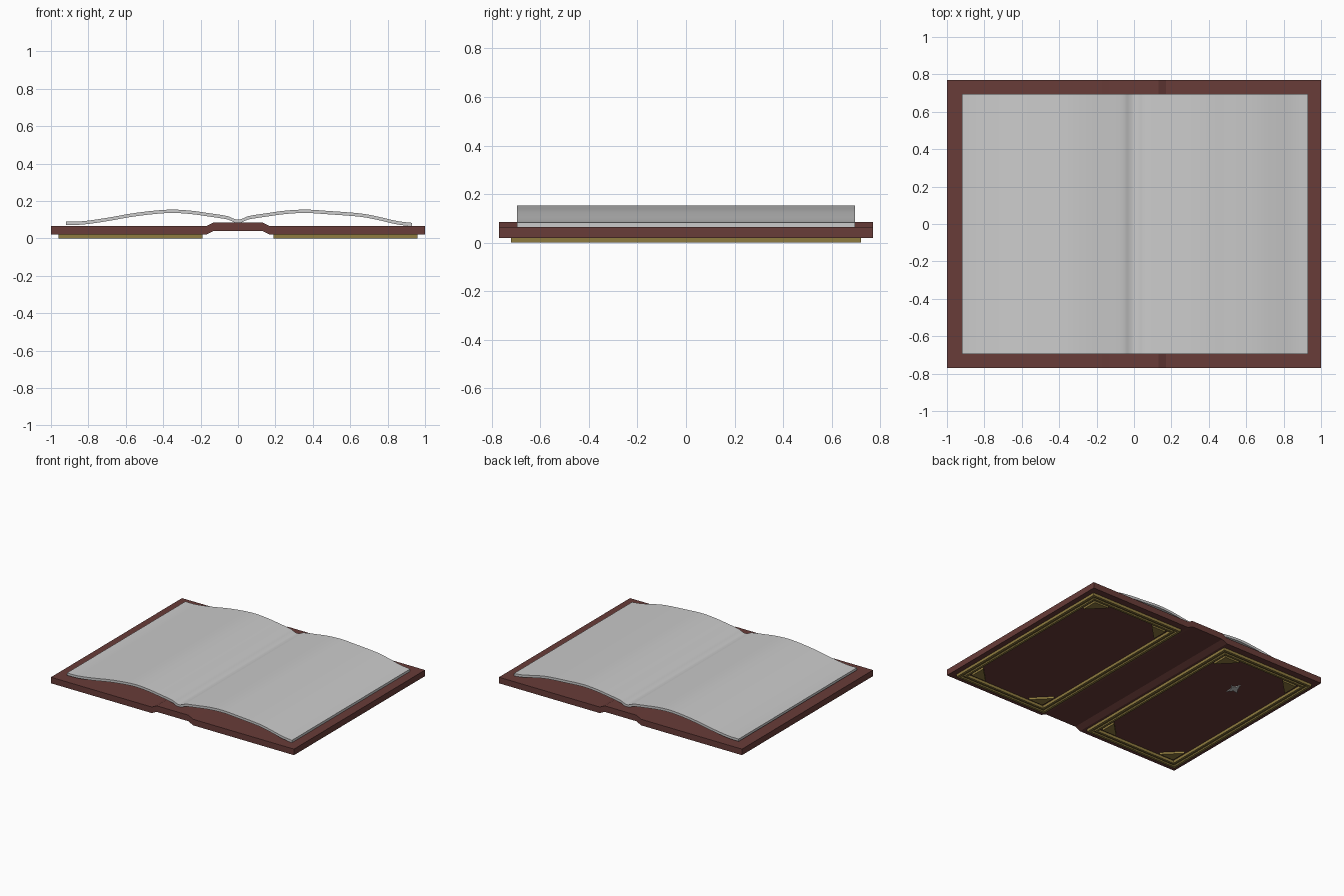
import bpy
import bmesh
from mathutils import Vector

if "Cube" in bpy.data.objects:
    bpy.data.objects.remove(bpy.data.objects["Cube"])


def material(name, rgb):
    m = bpy.data.materials.new(name)
    m.diffuse_color = (*rgb, 1)
    m.use_nodes = True
    m.node_tree.nodes["Principled BSDF"].inputs["Base Color"].default_value = m.diffuse_color
    return m


def finish(name, bm, mat=None):
    bmesh.ops.recalc_face_normals(bm, faces=bm.faces)
    me = bpy.data.meshes.new(name)
    bm.to_mesh(me)
    bm.free()
    ob = bpy.data.objects.new(name, me)
    bpy.context.collection.objects.link(ob)
    if mat:
        me.materials.append(mat)
    return ob


def extrude(bm, points, offset):
    """Make a prism from a flat outline."""
    face = bm.faces.new([bm.verts.new(p) for p in points])
    ext = bmesh.ops.extrude_face_region(bm, geom=[face], use_keep_orig=True)
    moved = [v for v in ext["geom"] if isinstance(v, bmesh.types.BMVert)]
    bmesh.ops.translate(bm, verts=moved, vec=offset)


def strip_solid(bm, lower, upper, half):
    """Solid sheet between two profiles in xz, running along y."""
    rows = [[bm.verts.new((x, y, z)) for x, z in prof]
            for prof, y in ((lower, -half), (lower, half), (upper, half), (upper, -half))]
    for a, b in zip(rows, rows[1:] + rows[:1]):
        for i in range(len(a) - 1):
            bm.faces.new((a[i], a[i + 1], b[i + 1], b[i]))
    for i in (0, -1):
        bm.faces.new([r[i] for r in rows])


def smooth_curve(pts, steps=4):
    """Catmull-Rom curve through the points."""
    p = [Vector(q) for q in [pts[0]] + pts + [pts[-1]]]
    out = []
    for a, b, c, d in zip(p, p[1:], p[2:], p[3:]):
        for s in range(steps):
            t = s / steps
            out.append(0.5 * (2 * b + (c - a) * t + (2 * a - 5 * b + 4 * c - d) * t * t
                              + (3 * b - a - 3 * c + d) * t ** 3))
    return out + [p[-1]]


leather = material("leather", (0.14, 0.045, 0.04))
gold = material("gold", (0.28, 0.2, 0.05))

# Cover: two boards joined by a raised spine
bottom = [(-1, .02), (-.17, .02), (-.13, .04), (.13, .04), (.17, .02), (1, .02)]
bm = bmesh.new()
strip_solid(bm, bottom, [(x, z + .045) for x, z in bottom], .77)
finish("cover", bm, leather)

# Open pages: thin wavy sheet
top = smooth_curve([
    (-.92, .09), (-.83, .092), (-.70, .11), (-.57, .133), (-.45, .148), (-.35, .154),
    (-.25, .148), (-.15, .134), (-.06, .12), (-.025, .106), (0, .1), (.025, .106),
    (.06, .12), (.15, .134), (.25, .148), (.36, .154), (.48, .147), (.65, .134),
    (.75, .116), (.85, .093), (.93, .083)])
bm = bmesh.new()
strip_solid(bm, [(p.x, p.y - .018) for p in top], top, .695)
pages = finish("pages", bm)
bpy.context.view_layer.objects.active = pages
pages.select_set(True)
bpy.ops.object.shade_smooth_by_angle()

# Gilt frames and corner triangles on the outside of both boards
X0, X1, Y = .19, .96, .72
section = [(0, .021), (0, 0), (.018, 0), (.018, .01),
           (.036, .01), (.036, 0), (.052, 0), (.052, .021)]
for side, label in ((1, "right"), (-1, "left")):
    bm = bmesh.new()
    loops = []
    for d, z in section:
        loops.append([bm.verts.new((side * x, y, z)) for x, y in (
            (X0 + d, -Y + d), (X1 - d, -Y + d), (X1 - d, Y - d), (X0 + d, Y - d))])
    for a, b in zip(loops, loops[1:] + loops[:1]):
        for i in range(4):
            j = (i + 1) % 4
            bm.faces.new((a[i], a[j], b[j], b[i]))
    finish(label + "_gilt_frame", bm, gold)

    bm = bmesh.new()
    d, leg = .075, .12
    for x, sx in ((X0 + d, 1), (X1 - d, -1)):
        for y, sy in ((-Y + d, 1), (Y - d, -1)):
            extrude(bm, [(side * x, y, .005), (side * (x + sx * leg), y, .005),
                         (side * x, y + sy * leg, .005)], (0, 0, .016))
    finish(label + "_corner_ornaments", bm, gold)

# Small plain grey ornament on one board
bm = bmesh.new()
shape = [(0, .06), (.018, .018), (.05, .02), (.022, -.012),
         (.02, -.06), (-.01, -.022), (-.05, -.03), (-.02, .01)]
extrude(bm, [(-.6 + x, .34 + y, .014) for x, y in shape], (0, 0, .007))
finish("board_ornament", bm)
